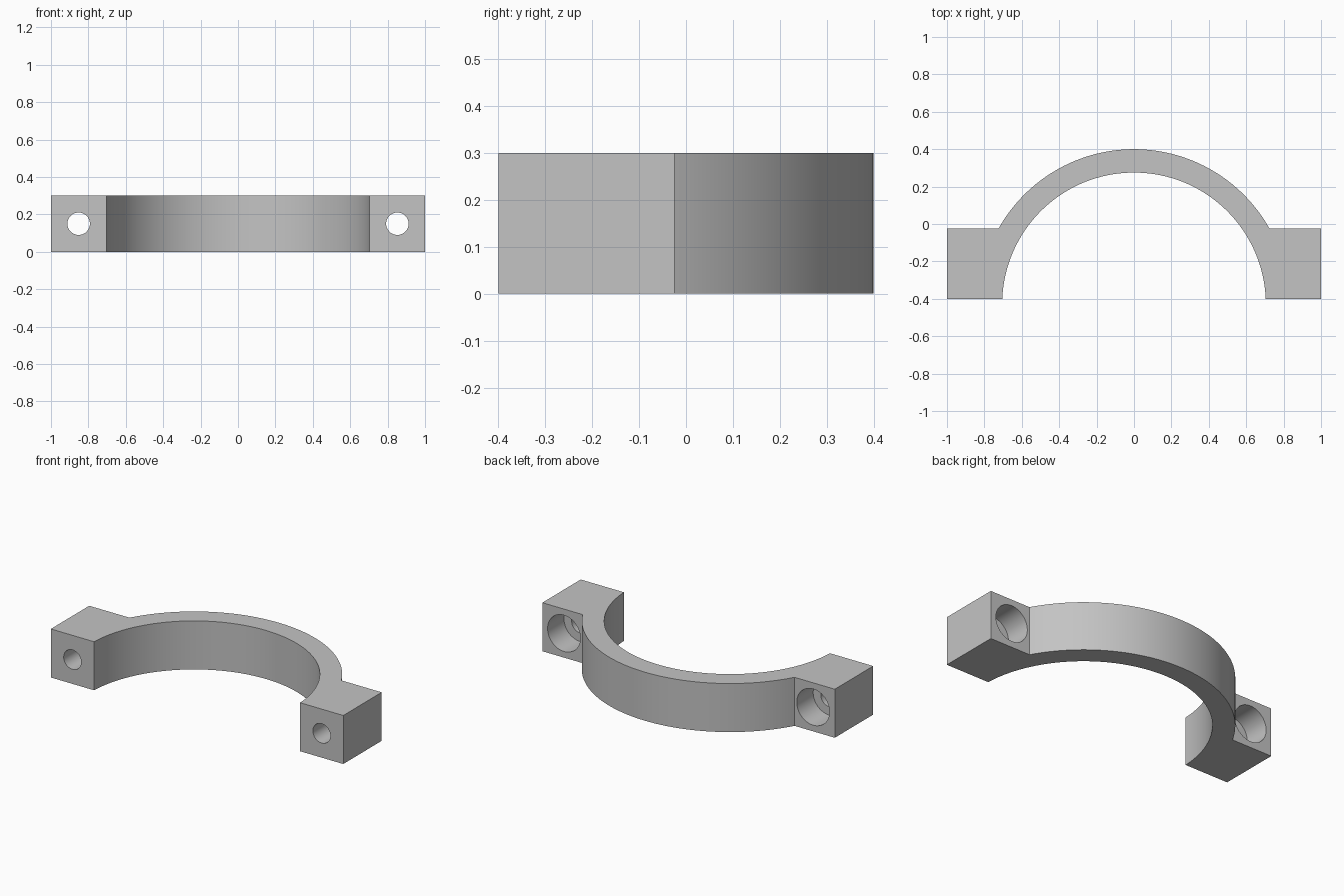
import bpy, bmesh, math
from mathutils import Matrix

cube = bpy.data.objects.get("Cube")
if cube:
    bpy.data.objects.remove(cube, do_unlink=True)

HEIGHT = 0.3
FRONT, SHOULDER = -0.4, -0.025    # front and back of the bolt lugs
CENTRE = -0.43                    # arc centre in y
INNER, OUTER = 0.705, 0.83
SEGMENTS = 72
BOLT_X = 0.852

grey = bpy.data.materials.new("light_grey")
grey.use_nodes = True
colour = (0.55, 0.55, 0.55, 1)
grey.diffuse_color = colour
grey.node_tree.nodes["Principled BSDF"].inputs["Base Color"].default_value = colour


def make_object(name, bm):
    mesh = bpy.data.meshes.new(name)
    bm.to_mesh(mesh)
    bm.free()
    obj = bpy.data.objects.new(name, mesh)
    bpy.context.collection.objects.link(obj)
    mesh.materials.append(grey)
    return obj


def arc(radius, y_end):
    """Points from +x to -x, with both ends at the given y."""
    start = math.asin((y_end - CENTRE) / radius)
    angles = [start + (math.pi - 2 * start) * i / SEGMENTS for i in range(SEGMENTS + 1)]
    return [(radius * math.cos(a), CENTRE + radius * math.sin(a)) for a in angles]


# Clamp outline: outer arc, lugs and inner arc, extruded upwards
outline = [(1, FRONT), (1, SHOULDER)] + arc(OUTER, SHOULDER)
outline += [(-1, SHOULDER), (-1, FRONT)] + arc(INNER, FRONT)[::-1]
bm = bmesh.new()
base = bm.faces.new([bm.verts.new((x, y, 0)) for x, y in outline])
top = bmesh.ops.extrude_face_region(bm, geom=[base])["geom"]
bmesh.ops.translate(bm, vec=(0, 0, HEIGHT),
                    verts=[v for v in top if isinstance(v, bmesh.types.BMVert)])
bmesh.ops.recalc_face_normals(bm, faces=bm.faces)
clamp = make_object("half_clamp", bm)


def drill(name, x, radius, y0, y1):
    """Cut a round hole along y through the clamp."""
    bm = bmesh.new()
    place = Matrix.Translation((x, (y0 + y1) / 2, HEIGHT / 2)) @ Matrix.Rotation(math.pi / 2, 4, "X")
    bmesh.ops.create_cone(bm, cap_ends=True, segments=48, radius1=radius,
                          radius2=radius, depth=y1 - y0, matrix=place)
    cutter = make_object(name, bm)
    mod = clamp.modifiers.new(name, "BOOLEAN")
    mod.operation, mod.solver, mod.object = "DIFFERENCE", "EXACT", cutter
    bpy.context.view_layer.objects.active = clamp
    bpy.ops.object.modifier_apply(modifier=name)
    bpy.data.objects.remove(cutter, do_unlink=True)


# Bolt holes with a wider counterbore from the back
for side in (-1, 1):
    drill("bolt_hole", side * BOLT_X, 0.06, FRONT - 0.1, SHOULDER + 0.1)
    drill("counterbore", side * BOLT_X, 0.112, SHOULDER - 0.16, SHOULDER + 0.1)

bpy.ops.object.select_all(action="DESELECT")
clamp.select_set(True)
bpy.context.view_layer.objects.active = clamp
bpy.ops.object.shade_smooth_by_angle(angle=math.radians(30))
